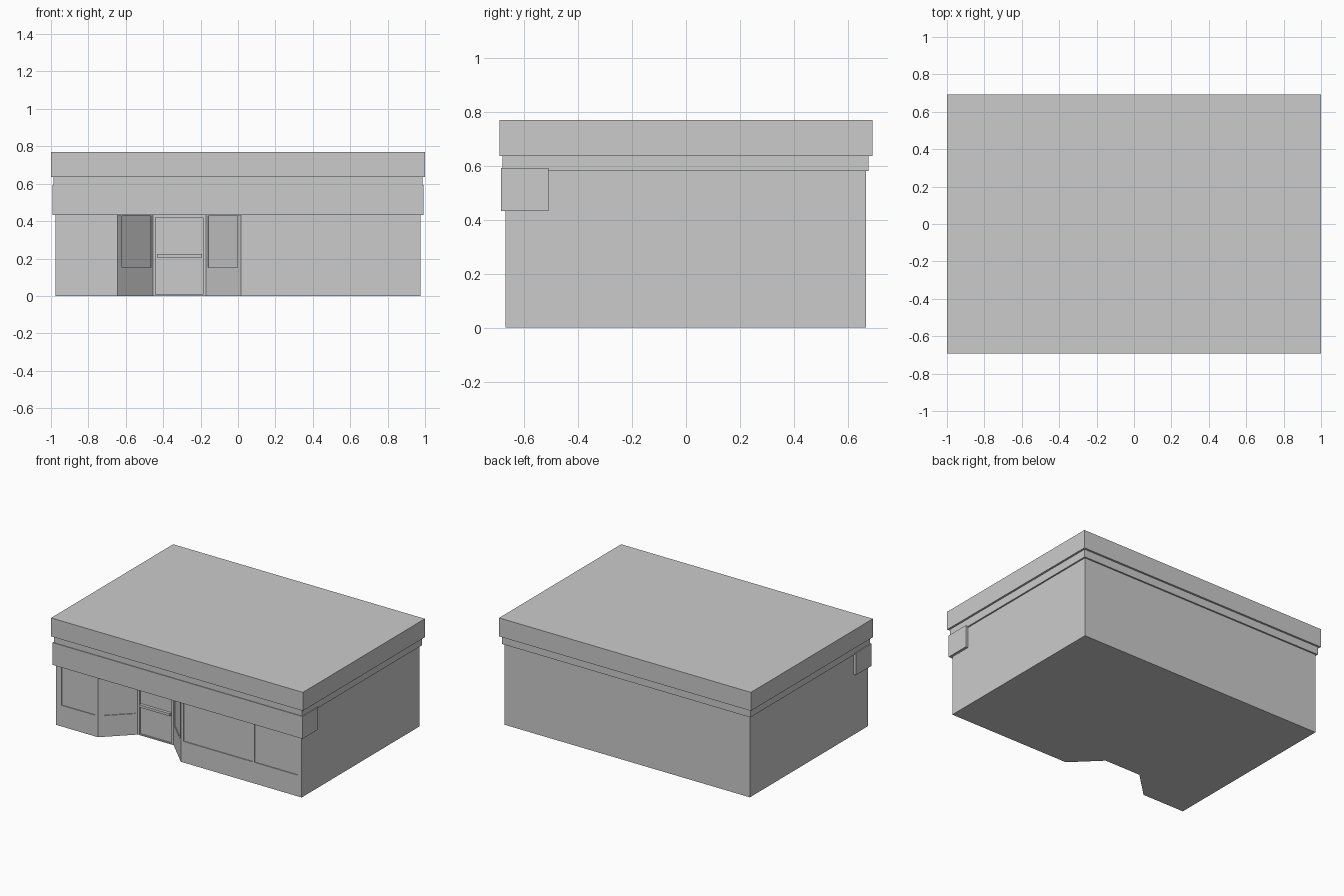
import bpy, bmesh
from mathutils import Vector

if "Cube" in bpy.data.objects:
    bpy.data.objects.remove(bpy.data.objects["Cube"])


def prism(name, pts, z0, z1):
    """Extrude a counter-clockwise plan outline from z0 to z1."""
    bm = bmesh.new()
    face = bm.faces.new([bm.verts.new((x, y, z0)) for x, y in pts])
    ext = bmesh.ops.extrude_face_region(bm, geom=[face])
    top = [v for v in ext["geom"] if isinstance(v, bmesh.types.BMVert)]
    bmesh.ops.translate(bm, verts=top, vec=(0, 0, z1 - z0))
    bmesh.ops.recalc_face_normals(bm, faces=bm.faces)
    mesh = bpy.data.meshes.new(name)
    bm.to_mesh(mesh)
    bm.free()
    obj = bpy.data.objects.new(name, mesh)
    bpy.context.collection.objects.link(obj)
    return obj


def box(name, x0, x1, y0, y1, z0, z1):
    return prism(name, [(x0, y0), (x1, y0), (x1, y1), (x0, y1)], z0, z1)


def cut(target, cutter):
    cutter.hide_render = True
    mod = target.modifiers.new("cut", "BOOLEAN")
    mod.operation, mod.solver, mod.object = "DIFFERENCE", "EXACT", cutter
    bpy.context.view_layer.objects.active = target
    bpy.ops.object.modifier_apply(modifier=mod.name)
    bpy.data.objects.remove(cutter)


def window(target, p0, p1, depth=0.006):
    """Shallow window recess along a wall line running from p0 to p1."""
    a, b = Vector(p0), Vector(p1)
    d = (b - a).normalized()
    n = Vector((-d.y, d.x)) * depth
    cut(target, prism("window_cutter", [a - n, b - n, b + n, a + n], 0.152, 0.428))


# Main walls
FRONT = -0.67
walls = box("walls", -0.975, 0.975, FRONT, 0.667, 0, 0.6)

# Splayed entrance recess
BACK = -0.488
fl, bl, br, fr = (-0.643, FRONT), (-0.455, BACK), (-0.17, BACK), (0.015, FRONT)
cut(walls, prism("recess_cutter",
                 [(fl[0], -0.8), (fr[0], -0.8), fr, br, bl, fl], -0.1, 0.432))

# Shop windows on the front and on the splayed walls
for x0, x1 in [(-0.935, -0.665), (0.035, 0.585), (0.6, 0.94)]:
    window(walls, (x0, FRONT), (x1, FRONT))
for p, q, s, t in [(fl, bl, 0.12, 0.95), (br, fr, 0.05, 0.9)]:
    p, q = Vector(p), Vector(q)
    window(walls, p.lerp(q, s), p.lerp(q, t))

# Door opening, with push bar
cut(walls, box("door_cutter", -0.44, -0.186, BACK - 0.05, BACK + 0.01, 0.008, 0.42))
box("door_push_bar", -0.434, -0.193, BACK - 0.012, BACK + 0.011, 0.206, 0.224)

# Sign fascia, cornice band and roof slab
box("sign_fascia", -0.993, 0.993, -0.686, -0.51, 0.432, 0.592)
box("cornice_band", -0.986, 0.986, -0.681, 0.678, 0.581, 0.637)
box("roof_slab", -1, 1, -0.692, 0.692, 0.637, 0.77)
